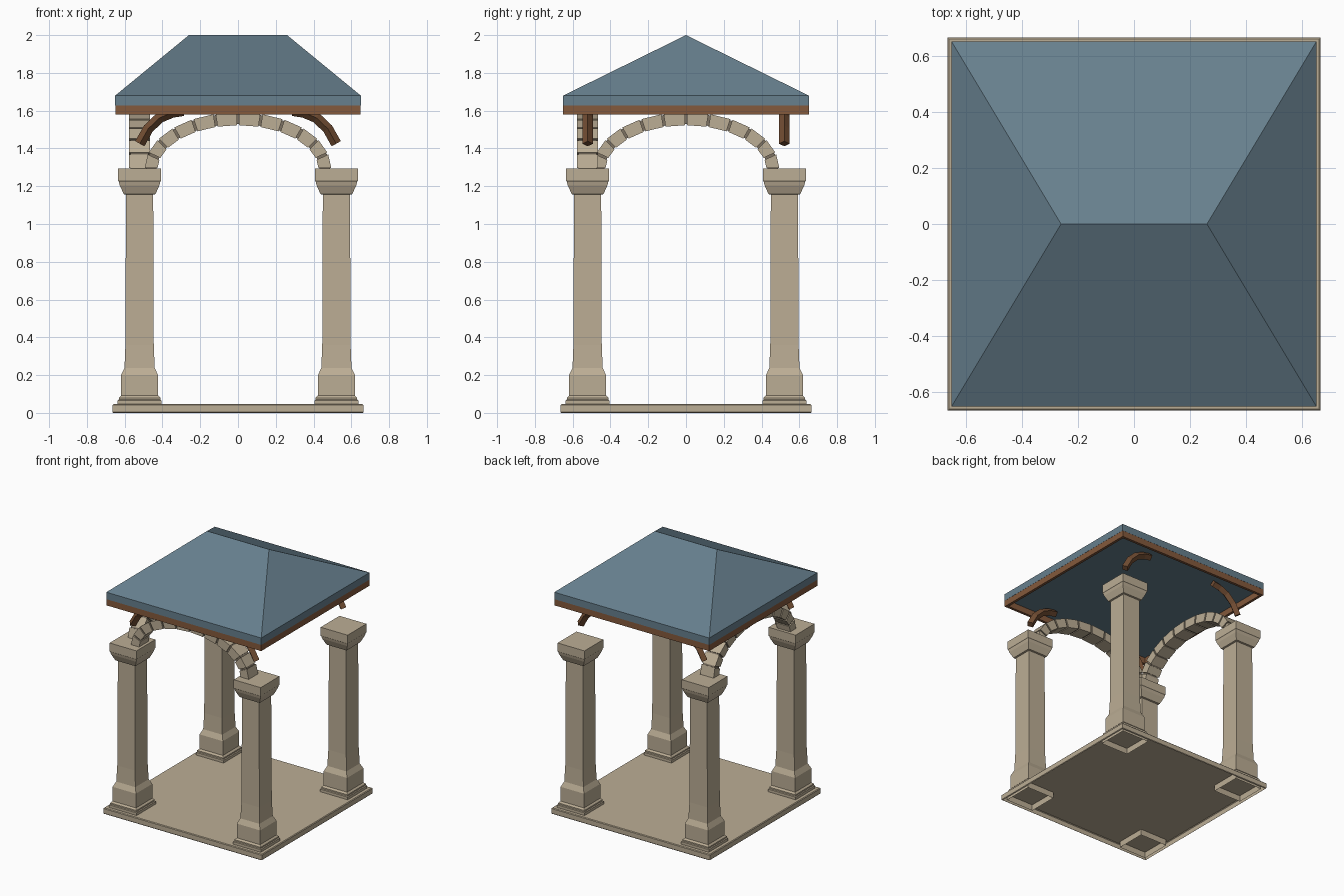
import bpy, bmesh, math
from mathutils import Vector

if "Cube" in bpy.data.objects:
    bpy.data.objects.remove(bpy.data.objects["Cube"])


def material(name, rgb):
    m = bpy.data.materials.new(name)
    m.diffuse_color = (*rgb, 1)
    m.use_nodes = True
    m.node_tree.nodes["Principled BSDF"].inputs["Base Color"].default_value = m.diffuse_color
    return m


STONE = material("tan stone", (0.50, 0.42, 0.30))
MORTAR = material("dark mortar", (0.20, 0.165, 0.12))
ROOF = material("blue slate", (0.135, 0.215, 0.27))
WOOD = material("brown wood", (0.23, 0.10, 0.045))
BRACE = material("dark wood", (0.17, 0.075, 0.033))


def finish(name, bm, mat):
    bmesh.ops.recalc_face_normals(bm, faces=bm.faces)
    me = bpy.data.meshes.new(name)
    bm.to_mesh(me)
    bm.free()
    me.materials.append(mat)
    ob = bpy.data.objects.new(name, me)
    bpy.context.collection.objects.link(ob)
    return ob


def skin(bm, rings, bottom=True, top=True):
    """Join a list of point rings into a tube, with optional end caps."""
    vs = [[bm.verts.new(p) for p in r] for r in rings]
    n = len(vs[0])
    for a, b in zip(vs, vs[1:]):
        for i in range(n):
            j = (i + 1) % n
            bm.faces.new((a[i], a[j], b[j], b[i]))
    if bottom:
        bm.faces.new(vs[0][::-1])
    if top:
        bm.faces.new(vs[-1])


def rect(cx, cy, hx, hy, z):
    return [Vector((cx + sx * hx, cy + sy * hy, z))
            for sx, sy in ((-1, -1), (1, -1), (1, 1), (-1, 1))]


C = 0.521  # column centre distance

# floor slab, open underneath, with a slightly softened edge
bm = bmesh.new()
skin(bm, [rect(0, 0, h, h, z) for h, z in
          ((0.660, 0), (0.665, 0.005), (0.665, 0.041), (0.660, 0.046))], bottom=False)
finish("floor_slab", bm, STONE)

# four square columns with stepped base and flared capital
PROFILE = ((0.116, 0), (0.116, 0.066), (0.110, 0.070), (0.110, 0.080), (0.098, 0.092),
           (0.098, 0.20), (0.080, 0.238), (0.075, 0.36), (0.072, 1.155),
           (0.084, 1.158), (0.105, 1.205), (0.110, 1.225), (0.113, 1.228), (0.113, 1.293))
for sx, nx in ((-1, "left"), (1, "right")):
    for sy, ny in ((-1, "front"), (1, "back")):
        bm = bmesh.new()
        skin(bm, [rect(sx * C, sy * C, h, h, z) for h, z in PROFILE], bottom=False)
        finish(f"column_{ny}_{nx}", bm, STONE)


# arches: wedge blocks around an ellipse, over a recessed mortar core
def arch_section(t, inset, half_depth, shift=0):
    a, b, half = 0.46, 0.267, 0.034 - inset
    p = Vector((a * math.cos(t), b * math.sin(t)))
    nrm = Vector((b * math.cos(t), a * math.sin(t))).normalized()
    p += Vector((-nrm.y, nrm.x)) * shift
    out = []
    for r, d in ((-half, -half_depth), (half, -half_depth), (half, half_depth), (-half, half_depth)):
        q = p + nrm * r
        out.append(Vector((q.x, d, 1.29 + q.y)))
    return out


BLOCKS = 12
for side in ("front", "left"):
    blocks, core = bmesh.new(), bmesh.new()
    step = math.pi / BLOCKS
    for i in range(BLOCKS):
        skin(blocks, [arch_section(i * step, 0, 0.056, 0.006),
                      arch_section((i + 1) * step, 0, 0.056, -0.006)])
    skin(core, [arch_section(i * step, 0.006, 0.048) for i in range(BLOCKS + 1)])
    for ob in (finish(f"{side}_arch_blocks", blocks, STONE),
               finish(f"{side}_arch_mortar", core, MORTAR)):
        if side == "front":
            ob.location = (0, -C, 0)
        else:
            ob.location = (-C, 0, 0)
            ob.rotation_euler.z = math.pi / 2

# hipped roof with upright eave
bm = bmesh.new()
skin(bm, [rect(0, 0, 0.65, 0.65, 1.627), rect(0, 0, 0.65, 0.65, 1.68),
          rect(0, 0, 0.26, 0, 2.0)], top=False)
bmesh.ops.remove_doubles(bm, verts=bm.verts, dist=0.0005)
finish("hipped_roof", bm, ROOF)

# eave beams
for s, nx, ny in ((-1, "left", "front"), (1, "right", "back")):
    for name, cx, cy, hx, hy in ((f"eave_beam_{ny}", 0, s * 0.639, 0.63, 0.01),
                                 (f"eave_beam_{nx}", s * 0.639, 0, 0.01, 0.65)):
        bm = bmesh.new()
        skin(bm, [rect(cx, cy, hx, hy, 1.58), rect(cx, cy, hx, hy, 1.628)])
        finish(name, bm, WOOD)

# curved braces with a diamond section, one above each column
PATH = [Vector(p) for p in ((0.52, 0, 1.425), (0.475, 0, 1.505), (0.415, 0, 1.562),
                            (0.35, 0, 1.59), (0.29, 0, 1.60))]
for sx, nx in ((-1, "left"), (1, "right")):
    for sy, ny in ((-1, "front"), (1, "back")):
        bm, rings = bmesh.new(), []
        for i, p in enumerate(PATH):
            d = (PATH[min(i + 1, len(PATH) - 1)] - PATH[max(i - 1, 0)]).normalized()
            n = Vector((d.z, 0, -d.x)) * 0.028
            w = Vector((0, 0.028, 0))
            rings.append([Vector((sx * q.x, sy * C + q.y, q.z))
                          for q in (p + n, p + w, p - n, p - w)])
        skin(bm, rings)
        finish(f"brace_{ny}_{nx}", bm, BRACE)
